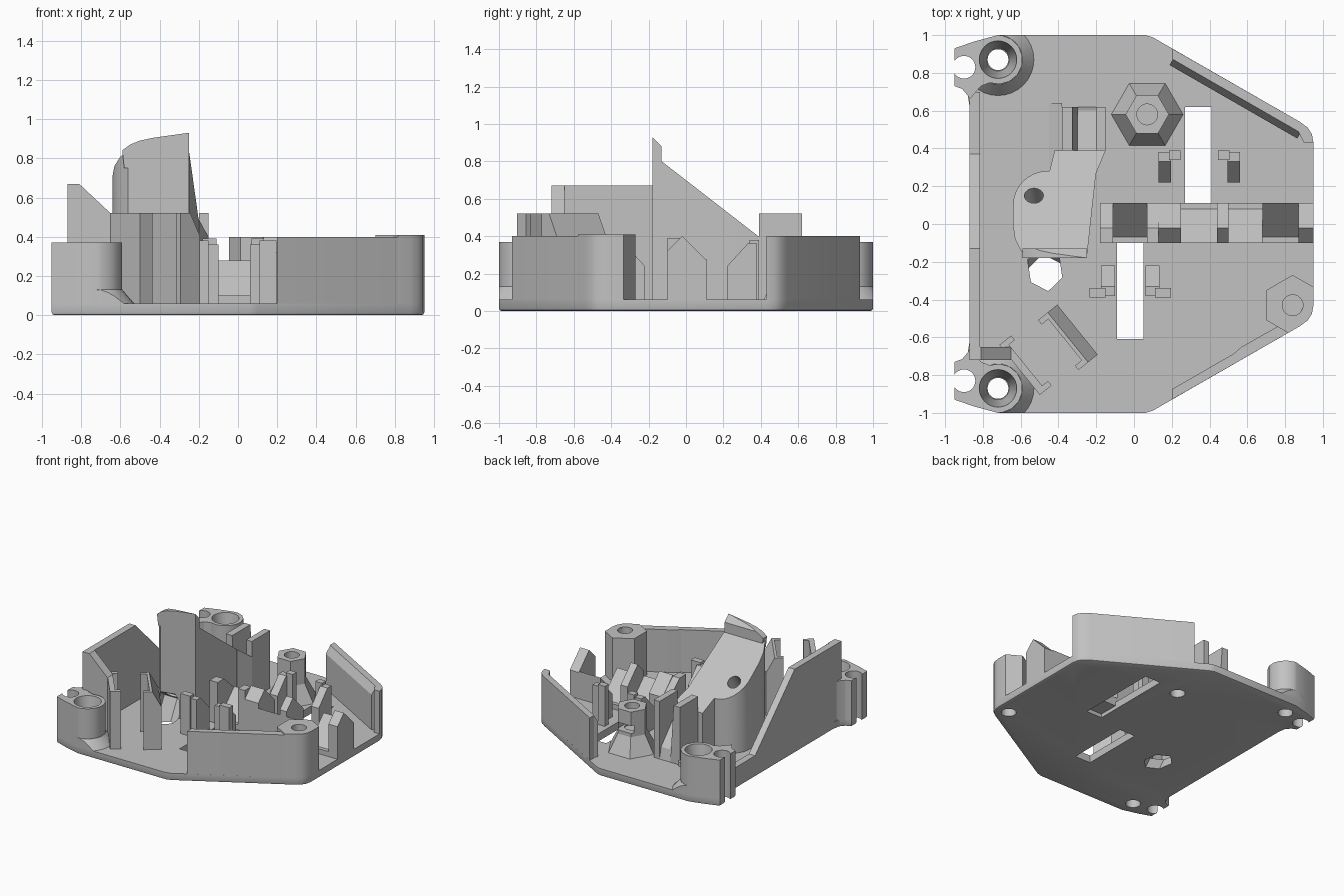
import bpy, bmesh, math
from mathutils import Vector, Matrix

cube = bpy.data.objects.get("Cube")
if cube:
    bpy.data.objects.remove(cube, do_unlink=True)

grey = bpy.data.materials.new("plain_grey")
grey.use_nodes = True
GREY = (0.54, 0.54, 0.54, 1)
grey.diffuse_color = GREY
grey.node_tree.nodes["Principled BSDF"].inputs["Base Color"].default_value = GREY
FLOOR = 0.06


def finish(name, bm):
    bmesh.ops.recalc_face_normals(bm, faces=bm.faces)
    mesh = bpy.data.meshes.new(name)
    bm.to_mesh(mesh)
    bm.free()
    mesh.materials.append(grey)
    ob = bpy.data.objects.new(name, mesh)
    bpy.context.collection.objects.link(ob)
    return ob


def prism(name, pts, a, b, axis="z", planes=(), chamfer=0, turn=None):
    """Extrude a flat profile from a to b along an axis; trim above the planes."""
    place = {"z": lambda u, v: (u, v, a), "x": lambda u, v: (a, u, v), "y": lambda u, v: (u, a, v)}[axis]
    bm = bmesh.new()
    face = bm.faces.new([bm.verts.new(place(u, v)) for u, v in pts])
    step = Vector([(b - a) * (axis == k) for k in "xyz"])
    top = bmesh.ops.extrude_face_region(bm, geom=[face])["geom"]
    bmesh.ops.translate(bm, vec=step, verts=[g for g in top if isinstance(g, bmesh.types.BMVert)])
    for co, no in planes:
        cut = bmesh.ops.bisect_plane(bm, geom=bm.verts[:] + bm.edges[:] + bm.faces[:],
                                     plane_co=co, plane_no=no, clear_outer=True)
        edges = [g for g in cut["geom_cut"] if isinstance(g, bmesh.types.BMEdge)]
        bmesh.ops.edgeloop_fill(bm, edges=edges)
    if chamfer:
        low = [e for e in bm.edges if all(v.co.z < 1e-5 for v in e.verts)]
        bmesh.ops.bevel(bm, geom=low, offset=chamfer, segments=2, profile=0.5, affect="EDGES")
    if turn:
        bm.transform(turn)
    return finish(name, bm)


def box(name, x0, x1, y0, y1, z0, z1, turn=None):
    return prism(name, [(x0, y0), (x1, y0), (x1, y1), (x0, y1)], z0, z1, turn=turn)


def rod(name, start, end, r1, r2=None, sides=32, spin=0):
    """Round or many-sided rod between two points."""
    start, end = Vector(start), Vector(end)
    way = end - start
    bm = bmesh.new()
    m = (Matrix.Translation((start + end) / 2) @ way.to_track_quat("Z", "Y").to_matrix().to_4x4()
         @ Matrix.Rotation(spin, 4, "Z"))
    bmesh.ops.create_cone(bm, cap_ends=True, segments=sides, radius1=r1,
                          radius2=r1 if r2 is None else r2, depth=way.length, matrix=m)
    return finish(name, bm)


def post(name, x, y, z0, z1, r1, r2=None, sides=32, spin=0):
    return rod(name, (x, y, z0), (x, y, z1), r1, r2, sides, spin)


def boolean(ob, cutter, op="DIFFERENCE"):
    mod = ob.modifiers.new("cut", "BOOLEAN")
    mod.operation, mod.object, mod.solver = op, cutter, "EXACT"
    bpy.context.view_layer.objects.active = ob
    bpy.ops.object.modifier_apply(modifier=mod.name)


def cut(obs, *cutters):
    for c in cutters:
        for ob in obs:
            boolean(ob, c)
        bpy.data.objects.remove(c, do_unlink=True)


def arc(cx, cy, r, a0, a1, n=8):
    angs = [math.radians(a0 + (a1 - a0) * i / n) for i in range(n + 1)]
    return [(cx + r * math.cos(t), cy + r * math.sin(t)) for t in angs]


def turned(x, y, degrees):
    return Matrix.Translation((x, y, 0)) @ Matrix.Rotation(math.radians(degrees), 4, "Z")


def flip(pts, s):
    """Mirror plan points front to back."""
    return [(x, y * s) for x, y in pts]


# Base plate
half = [(-.87, .62), (-.88, .68), (-.91, .715), (-.95, .73), (-.95, .93), (-.85, .965), (-.72, 1),
        (.06, 1), (.1, .988), (.88, .54), (.92, .51), (.942, .475), (.95, .43)]
outline = half + flip(half, -1)[::-1]
base = prism("base_plate", outline, 0, FLOOR, chamfer=0.015)
limit = prism("outline_limit", outline, FLOOR, 1)
cut([base], box("c", .27, .41, -.05, .62, -1, 1), box("c", -.09, .05, -.61, -.1, -1, 1))

# Screw ears on the two corners of the flat side
for s, side in ((1, "back"), (-1, "front")):
    shape = ([(-.95, .73), (-.95, .93), (-.85, .965), (-.72, 1)] + arc(-.72, .87, .13, 80, -110)
             + [(-.81, .73), (-.87, .66), (-.88, .68), (-.91, .715)])
    ear = prism(side + "_ear", flip(shape, s), FLOOR, .37)
    flare = post(side + "_ear_flare", -.72, s * .87, FLOOR, .13, .19, .13)
    boolean(flare, limit, "INTERSECT")
    cut([base, ear, flare], post("c", -.72, s * .87, -1, 1, .055), post("c", -.9, s * .83, -1, 1, .06),
        post("c", -.72, s * .87, .1, .375, .06, .1))

# Slanting corner walls
wall = [(.2, .93), (.88, .54), (.92, .51), (.942, .475), (.95, .43), (.9, .43), (.87, .49), (.2, .875)]
prism("back_corner_wall", wall, FLOOR, .4)
prism("back_wall_lip", [(.005, FLOOR), (.005, .4), (0, .4), (-.035, .34), (-.035, FLOOR)], -.38, .4, "x",
      turn=turned(.535, .6825, -29.9))
prism("front_corner_wall", flip(wall, -1), FLOOR, .4)
prism("front_wall_rib", [(.5, -.71), (.57, -.65), (.8, -.52), (.8, -.57), (.5, -.74)], FLOOR, .4)

# Six-sided screw posts with a thin closed layer in each bore
corner = post("corner_hex_post", .84, -.43, FLOOR, .41, .16, sides=6)
boolean(corner, limit, "INTERSECT")
cut([base, corner], post("c", .84, -.43, -1, .12, .055), post("c", .84, -.43, .15, 1, .055))
hexes = [post("hex_post", .07, .58, .2, .4, .115, sides=6, spin=math.pi / 6),
         post("hex_post_foot", .07, .58, FLOOR, .2, .19, .115, sides=6, spin=math.pi / 6)]
cut([base] + hexes, post("c", .07, .58, -1, .16, .055), post("c", .07, .58, .22, 1, .055))
cut(hexes, box("c", 0, .14, .56, .8, .23, .29))
bpy.data.objects.remove(limit, do_unlink=True)

# Tall wall with gusset on the flat side
prism("side_wall", [(-.72, FLOOR), (-.72, .67), (-.13, .67), (.37, .17), (.7, .17), (.7, FLOOR)],
      -.87, -.815, "x")
prism("side_wall_gusset", [(-.82, FLOOR), (-.82, .67), (-.81, .67), (-.65, .52), (-.65, FLOOR)],
      -.72, -.65, "y")

# Tower with sloping face, rim and ramp
slope = [((0, -.13, .8), (0, .775, 1))]
plan = ([(-.25, -.18), (-.56, -.18), (-.6, -.14), (-.63, -.08), (-.64, -.01)]
        + arc(-.46, .1, .18, 180, 90) + [(-.2, .28)])
tower = prism("tower", plan, FLOOR, 1, planes=slope)
prism("tower_ramp", [(-.45, .27), (-.2, .27), (-.15, .39), (-.42, .39)], FLOOR, 1, planes=slope)
rim = [(-.25, .75), (-.58, .75), (-.59, .84), (-.55, .87), (-.5, .89), (-.43, .905), (-.25, .93)]
prism("tower_rim", rim, -.18, -.13, "y", planes=[((0, -.18, .93), (0, 1, 1))])
foot = Vector((-.465, -.28, 0))
way = (Vector((-.53, .15, .583)) - foot).normalized()
cut([base, tower], rod("c", foot - way * .2, foot + way, .05),
    rod("c", foot - way * .2, foot + way * .25, .097, sides=6))

# Fork behind the tower
prism("fork_left_post", [(-.38, FLOOR), (-.38, .52), (-.325, .52), (-.295, FLOOR)], .39, .62, "y")
box("fork_right_post", -.2, -.15, .39, .62, FLOOR, .52)
prism("fork_saddle", [(.39, FLOOR), (.39, .38), (.6, .15), (.62, FLOOR)], -.3, -.2, "x")
prism("fork_flare", [(-.45, FLOOR), (-.38, .1), (-.38, FLOOR)], .3, .64, "y")

# Angled board holders
for name, x, y, section, h0, h1 in (
        ("inner_holder", -.35, -.6, [(-.02, FLOOR), (-.02, .52), (0, .52), (.065, .4), (.065, FLOOR)], -.065, -.02),
        ("outer_holder", -.59, -.76, [(-.02, FLOOR), (-.02, .52), (.02, .52), (.02, FLOOR)], .02, .06)):
    turn = turned(x, y, -51)
    prism(name, section, -.17, .17, "x", turn=turn)
    for end in (-.17, .14):
        box(name + "_hook", end, end + .03, h0, h1, FLOOR, .52, turn=turn)

# Clips beside the slots
clip = [(.22, FLOOR), (.22, .24), (.33, .36), (.38, .36), (.38, FLOOR)]
lip = [(.34, FLOOR), (.34, .38), (.39, .38), (.39, FLOOR)]
for cx, s, side, spans in ((.345, 1, "back", ((.15, .215), (.1, .16))),
                           (-.02, -1, "front", ((.08, .155), (.13, .215)))):
    for k in (-1, 1):
        for part, shape, (near, far) in zip(("clip", "clip_lip"), (clip, lip), spans):
            a, b = sorted((cx + k * near, cx + k * far))
            prism(side + "_" + part, [(y * s, z) for y, z in shape], a, b, "x")

# Central rail: gabled ribs, one-sided ribs and sloping saddles between them
gable = [(-.1, FLOOR), (-.1, .32), (-.02, .4), (.11, .27), (.11, FLOOR)]
shed = [(-.1, FLOOR), (-.1, .39), (-.02, .39), (.11, .27), (.11, FLOOR)]
for a, b, shape in ((-.18, -.11, shed), (.07, .13, shed), (.13, .25, gable), (.44, .5, gable), (.87, .95, gable)):
    prism("rail_rib", shape, a, b, "x")
for a, b in ((-.11, .07), (.68, .87)):
    prism("rail_front_saddle", [(-.1, .03), (-.1, .1), (-.07, .1), (.11, .28), (.11, .03)], a, b, "x")
for a, b in ((.25, .44), (.5, .68)):
    prism("rail_back_saddle", [(-.1, .03), (-.1, .28), (.08, .1), (.11, .1), (.11, .03)], a, b, "x")

# Smooth rounded parts, keep edges crisp
bpy.ops.object.select_all(action="DESELECT")
for ob in bpy.context.scene.objects:
    if ob.type == "MESH" and ob.data.materials and ob.data.materials[0] == grey:
        ob.select_set(True)
        bpy.context.view_layer.objects.active = ob
bpy.ops.object.shade_smooth_by_angle(angle=math.radians(25))
